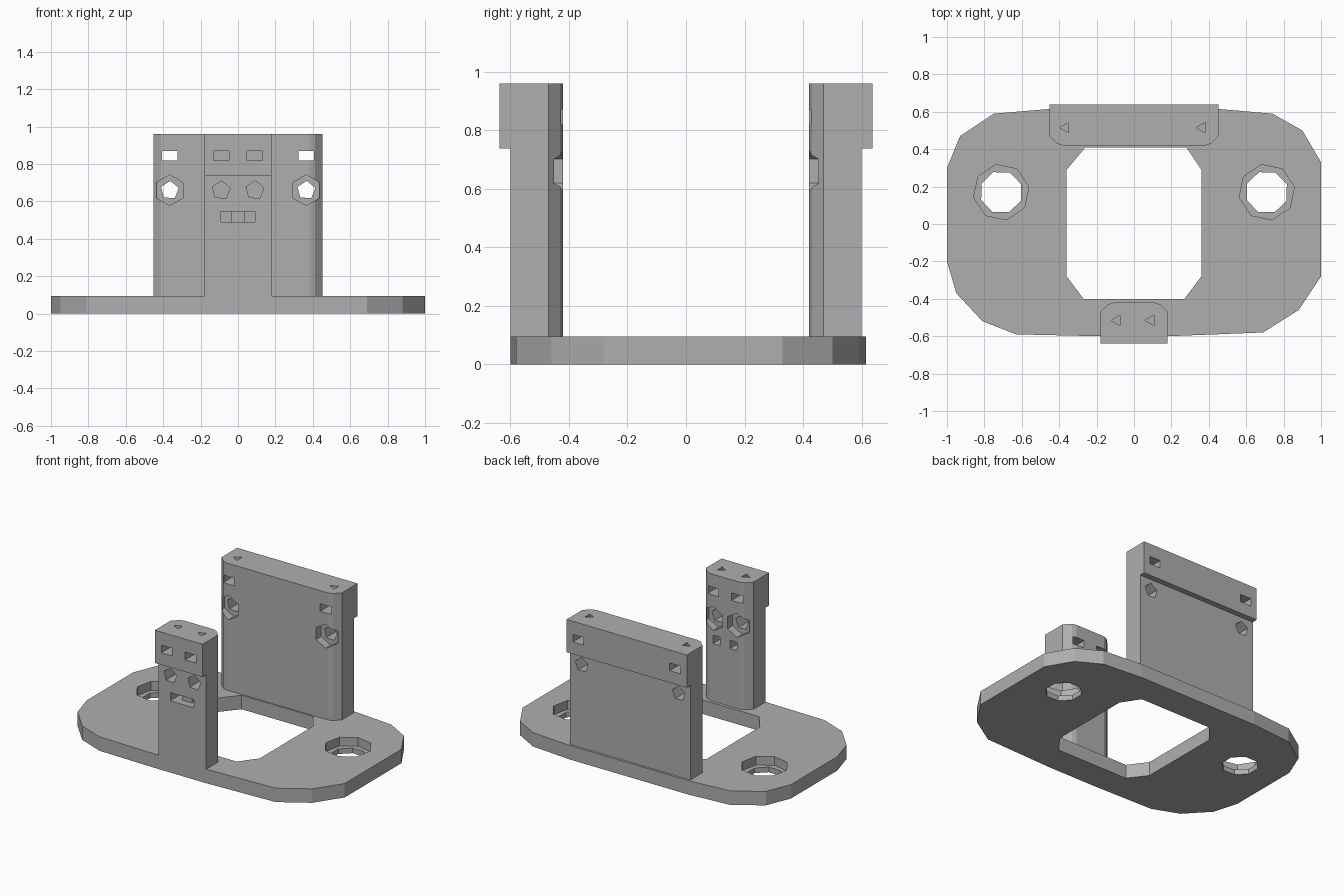
import bpy
import bmesh
from math import cos, sin, tau

if "Cube" in bpy.data.objects:
    bpy.data.objects.remove(bpy.data.objects["Cube"])

grey = bpy.data.materials.new("plain_grey")
grey.use_nodes = True
COLOUR = (0.43, 0.43, 0.43, 1)
grey.diffuse_color = COLOUR
grey.node_tree.nodes["Principled BSDF"].inputs["Base Color"].default_value = COLOUR


def prism(name, outline, lo, hi, axis="z"):
    """Extrude a 2D outline along z, or along y for an outline in x and z."""
    bm = bmesh.new()
    place = (lambda u, v, t: (u, v, t)) if axis == "z" else (lambda u, v, t: (u, t, v))
    rings = [[bm.verts.new(place(u, v, t)) for u, v in outline] for t in (lo, hi)]
    bm.faces.new(rings[0])
    bm.faces.new(rings[1])
    n = len(outline)
    for i in range(n):
        j = (i + 1) % n
        bm.faces.new((rings[0][i], rings[0][j], rings[1][j], rings[1][i]))
    bmesh.ops.recalc_face_normals(bm, faces=bm.faces)
    mesh = bpy.data.meshes.new(name)
    bm.to_mesh(mesh)
    bm.free()
    mesh.materials.append(grey)
    ob = bpy.data.objects.new(name, mesh)
    bpy.context.collection.objects.link(ob)
    return ob


def ngon(x, y, r, sides, turn=0.0):
    return [(x + r * cos(tau * (i / sides + turn)), y + r * sin(tau * (i / sides + turn)))
            for i in range(sides)]


def rect(x, y, w, h):
    return [(x - w, y - h), (x + w, y - h), (x + w, y + h), (x - w, y + h)]


def cut(ob, outline, lo, hi, axis="z"):
    """Subtract a prism from an object, then drop the cutter."""
    cutter = prism("cutter", outline, min(lo, hi), max(lo, hi), axis)
    cutter.hide_render = True
    mod = ob.modifiers.new("cut", "BOOLEAN")
    mod.operation, mod.solver, mod.object = "DIFFERENCE", "EXACT", cutter
    bpy.context.view_layer.objects.active = ob
    bpy.ops.object.modifier_apply(modifier=mod.name)
    bpy.data.objects.remove(cutter)


# Base plate with its window and two counterbored mounting holes
TOP = 0.095
plate = prism("base_plate", [
    (-0.63, -0.59), (-0.81, -0.52), (-0.95, -0.37), (-1, -0.2), (-1, 0.3),
    (-0.93, 0.47), (-0.75, 0.59), (-0.45, 0.615), (0.45, 0.615), (0.74, 0.59),
    (0.9, 0.5), (1, 0.33), (1, -0.28), (0.88, -0.46), (0.69, -0.58),
    (0.18, -0.6), (-0.18, -0.6)], 0, TOP)
cut(plate, [(-0.36, 0.29), (-0.26, 0.41), (0.28, 0.41), (0.36, 0.29),
            (0.36, -0.28), (0.27, -0.4), (-0.27, -0.4), (-0.36, -0.28)], -1, 1)
for x in (-0.71, 0.71):
    cut(plate, ngon(x, 0.17, 0.15, 8, 0.03), 0.035, 1)
    cut(plate, ngon(x, 0.17, 0.115, 8, 0.06), -1, 1)


def upright(name, half, hole_x, side):
    """Upright on the front (side -1) or back (side 1), with bevelled inner corners."""
    inner, face, head = 0.42 * side, 0.6 * side, 0.638 * side
    ob = prism(name, [(-half, head), (-half, 0.47 * side), (0.04 - half, inner + 0.01 * side),
                      (0.07 - half, inner), (half - 0.07, inner),
                      (half - 0.04, inner + 0.01 * side), (half, 0.47 * side),
                      (half, head)], TOP - 0.01, 0.96)
    # Step below the overhanging head
    cut(ob, rect(0, 0.3, 1, 0.437), face, side, "y")
    for x in (-hole_x, hole_x):
        cut(ob, rect(x, 0.845, 0.041, 0.026), 0.3 * side, side, "y")
        cut(ob, ngon(x, 0.66, 0.082, 6, 1 / 12), 0.3 * side, inner + 0.055 * side, "y")
        cut(ob, ngon(x, 0.66, 0.05, 5, 0.04), 0.3 * side, side, "y")
        cut(ob, ngon(x, 0.515 * side, 0.032, 3, 0.5), 0.84, 1.1)
    return ob


upright("back_wall", 0.453, 0.365, 1)
post = upright("front_post", 0.18, 0.09, -1)

# Wire channel in the post: a shallow slot joining two through holes
cut(post, rect(0, 0.517, 0.09, 0.028), -0.55, -1, "y")
for x in (-0.064, 0.064):
    cut(post, rect(x, 0.517, 0.026, 0.028), -0.3, -1, "y")
